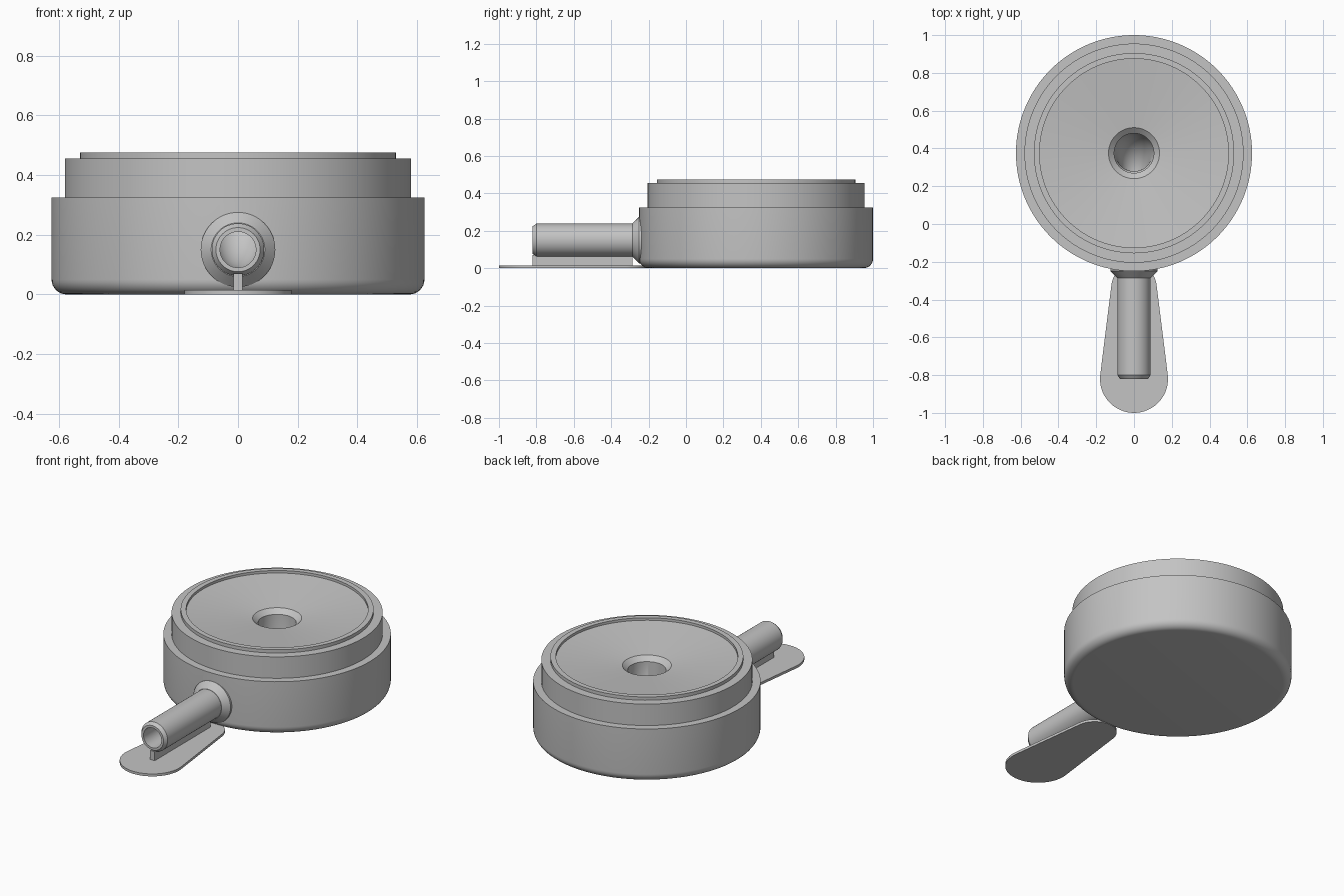
import bpy
import bmesh
from math import sin, cos, pi, radians, asin

cube = bpy.data.objects.get("Cube")
if cube:
    bpy.data.objects.remove(cube)

# Single plain grey
grey = bpy.data.materials.new("plain grey")
grey.use_nodes = True
grey.diffuse_color = (0.55, 0.55, 0.55, 1)
grey.node_tree.nodes["Principled BSDF"].inputs["Base Color"].default_value = grey.diffuse_color

CY = 0.375     # centre of the round body
PZ = 0.15      # height of the pipe axis


def finish(name, bm):
    bmesh.ops.recalc_face_normals(bm, faces=bm.faces)
    mesh = bpy.data.meshes.new(name)
    bm.to_mesh(mesh)
    bm.free()
    mesh.materials.append(grey)
    obj = bpy.data.objects.new(name, mesh)
    bpy.context.collection.objects.link(obj)
    return obj


def loft(name, rings, sides):
    """Capped skin through circles (y, z, tilt, radius); tilt turns them about x."""
    bm = bmesh.new()
    loops = []
    for y, z, tilt, r in rings:
        loops.append([bm.verts.new((r * cos(a), y + r * sin(a) * cos(tilt), z + r * sin(a) * sin(tilt)))
                      for a in (2 * pi * i / sides for i in range(sides))])
    for low, high in zip(loops, loops[1:]):
        for i in range(sides):
            j = (i + 1) % sides
            bm.faces.new((low[i], low[j], high[j], high[i]))
    bm.faces.new(loops[0])
    bm.faces.new(loops[-1])
    return finish(name, bm)


def upright(name, profile, sides):
    return loft(name, [(CY, z, 0, r) for r, z in profile], sides)


def lying(name, profile, sides):
    return loft(name, [(y, PZ, pi / 2, r) for r, y in profile], sides)


# Round stepped body with a rounded bottom edge and a shallow funnel top
fillet = 0.05
profile = [(0.575 + fillet * sin(t), fillet - fillet * cos(t))
           for t in (i * pi / 16 for i in range(9))]
profile += [(0.625, 0.325), (0.58, 0.325), (0.58, 0.455), (0.53, 0.455), (0.53, 0.475),
            (0.50, 0.475), (0.50, 0.46), (0.135, 0.42), (0.09, 0.38)]
body = upright("body", profile, 128)

# Flared collar and outlet pipe
collar = lying("pipe_collar", [(0.125, -0.15), (0.125, -0.25), (0.09, -0.285)], 64)
pipe = lying("outlet_pipe", [(0.088, -0.15), (0.088, -0.8), (0.074, -0.82)], 64)

# Bent bore that runs from the funnel to the pipe mouth
bend = 0.13
bore = [(CY, 0.45, 0, 0.105)]
for i in range(17):
    t = i * pi / 32
    bore.append((CY - bend + bend * cos(t), PZ + bend - bend * sin(t), -t, 0.105 - 0.045 * i / 16))
bore.append((-0.9, PZ, -pi / 2, 0.06))
cutter = loft("bore_cutter", bore, 64)
cutter.hide_render = True
cutter.hide_viewport = True

for part in (body, collar, pipe):
    cut = part.modifiers.new("bore", 'BOOLEAN')
    cut.operation = 'DIFFERENCE'
    cut.solver = 'EXACT'
    cut.object = cutter
    bpy.context.view_layer.objects.active = part
    bpy.ops.object.modifier_apply(modifier=cut.name)
bpy.data.objects.remove(cutter)

# Tapered foot plate with two round ends
big, small, y_big, y_small = 0.18, 0.12, -0.82, -0.335
lean = asin((big - small) / (y_small - y_big))
outline = []
for r, y, start, end in ((small, y_small, lean, pi - lean), (big, y_big, pi - lean, 2 * pi + lean)):
    for i in range(33):
        a = start + (end - start) * i / 32
        outline.append((r * cos(a), y + r * sin(a), 0))
bm = bmesh.new()
face = bm.faces.new([bm.verts.new(p) for p in outline])
top = bmesh.ops.extrude_face_region(bm, geom=[face])["geom"]
bmesh.ops.translate(bm, vec=(0, 0, 0.015), verts=[v for v in top if isinstance(v, bmesh.types.BMVert)])
plate = finish("foot_plate", bm)

# Thin web between plate and pipe
bm = bmesh.new()
bmesh.ops.create_cube(bm, size=1)
bmesh.ops.scale(bm, vec=(0.03, 0.535, 0.06), verts=bm.verts)
bmesh.ops.translate(bm, vec=(0, -0.5525, 0.04), verts=bm.verts)
web = finish("support_web", bm)

# Smooth round surfaces, keep the edges crisp
bpy.ops.object.select_all(action='DESELECT')
for part in (body, collar, pipe, plate):
    part.select_set(True)
bpy.context.view_layer.objects.active = body
bpy.ops.object.shade_smooth_by_angle(angle=radians(30))
